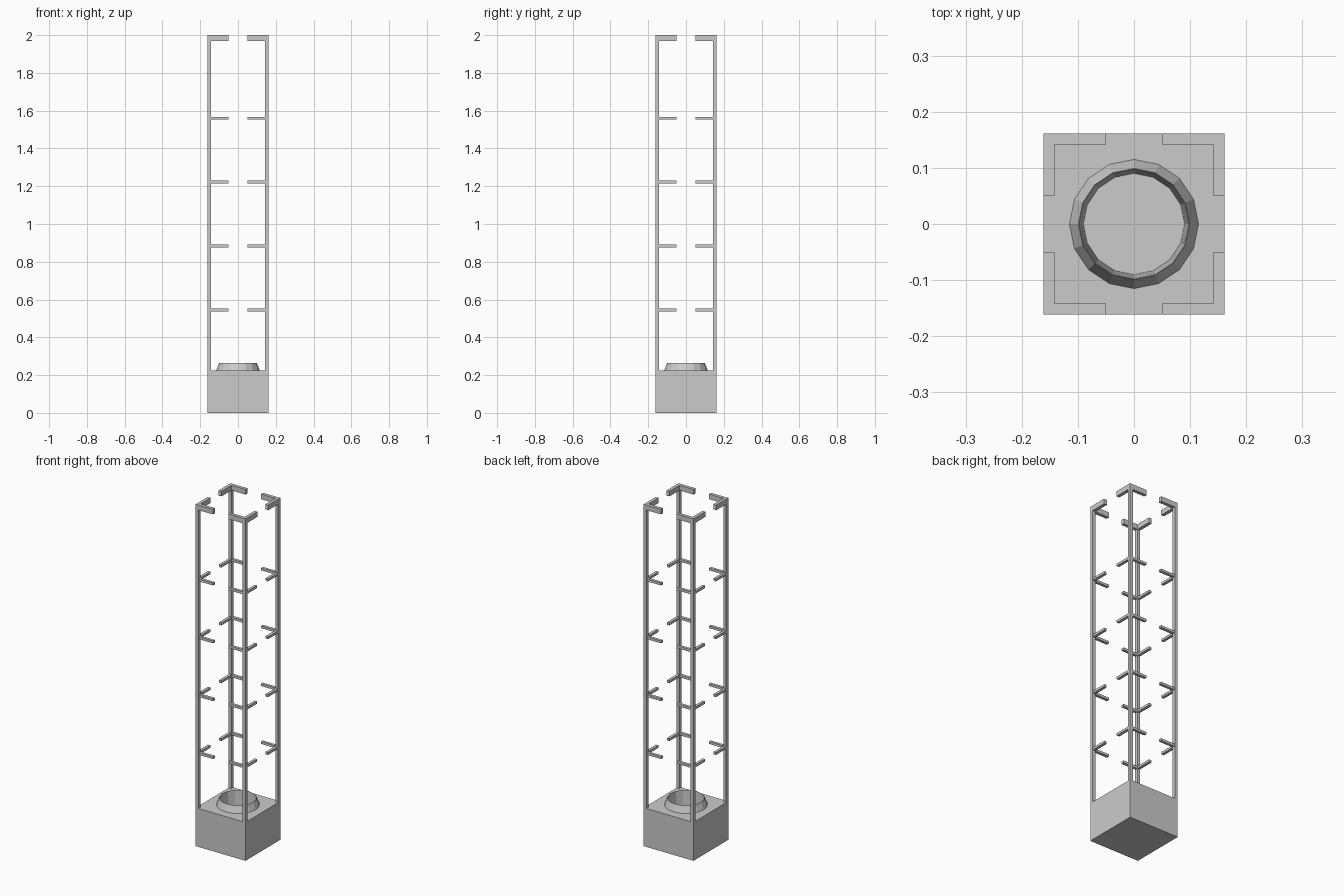
import bpy, bmesh, math

if "Cube" in bpy.data.objects:
    bpy.data.objects.remove(bpy.data.objects["Cube"])

H = 0.161      # half width of the tower
POST = 0.019   # post thickness
GAP = 0.05     # where the corner brackets end
BASE = 0.225   # base height


def make(name, bm):
    bmesh.ops.recalc_face_normals(bm, faces=bm.faces)
    mesh = bpy.data.meshes.new(name)
    bm.to_mesh(mesh)
    bm.free()
    ob = bpy.data.objects.new(name, mesh)
    bpy.context.collection.objects.link(ob)
    return ob


def prism(name, outline, z0, z1):
    bm = bmesh.new()
    face = bm.faces.new([bm.verts.new((x, y, z0)) for x, y in outline])
    ext = bmesh.ops.extrude_face_region(bm, geom=[face])["geom"]
    verts = [v for v in ext if isinstance(v, bmesh.types.BMVert)]
    bmesh.ops.translate(bm, verts=verts, vec=(0, 0, z1 - z0))
    return make(name, bm)


def square(a, b):
    return [(a, a), (b, a), (b, b), (a, b)]


def corner(outer, inner):
    return [(outer, outer), (GAP, outer), (GAP, inner),
            (inner, inner), (inner, GAP), (outer, GAP)]


def four_corners(ob):
    m = ob.modifiers.new("corners", "MIRROR")
    m.use_axis = (True, True, False)
    m.use_mirror_merge = False


def lathe(name, profile, closed, n=16):
    bm = bmesh.new()
    rings = [[bm.verts.new((r * math.cos(math.tau * i / n),
                            r * math.sin(math.tau * i / n), z))
              for i in range(n)] for r, z in profile]
    pairs = list(zip(rings, rings[1:]))
    if closed:
        pairs.append((rings[-1], rings[0]))
    else:
        bm.faces.new(rings[0])
        bm.faces.new(rings[-1])
    for a, b in pairs:
        for i in range(n):
            j = (i + 1) % n
            bm.faces.new((a[i], a[j], b[j], b[i]))
    return make(name, bm)


# Base block with a recessed round socket
base = prism("base", square(-H, H), 0, BASE)
cutter = lathe("socket_cutter", [(0.09, 0.14), (0.098, 0.265)], False)
cutter.hide_render = True
cutter.hide_viewport = True
cut = base.modifiers.new("socket", "BOOLEAN")
cut.operation = "DIFFERENCE"
cut.solver = "EXACT"
cut.object = cutter

# Sloped sixteen-sided collar around the socket
lathe("collar", [(0.115, BASE), (0.099, 0.265), (0.098, 0.265), (0.0955, BASE)], True)

# Corner posts
four_corners(prism("post", square(H - POST, H), BASE, 1.97))

# Thick corner brackets at the top
four_corners(prism("top_bracket", corner(H, H - POST), 1.97, 2.0))

# Thin corner brackets along the posts
for i in range(4):
    z = 0.545 + 0.3385 * i
    four_corners(prism(f"bracket_{i + 1}", corner(H - 0.002, H - POST + 0.001),
                       z - 0.007, z + 0.007))
